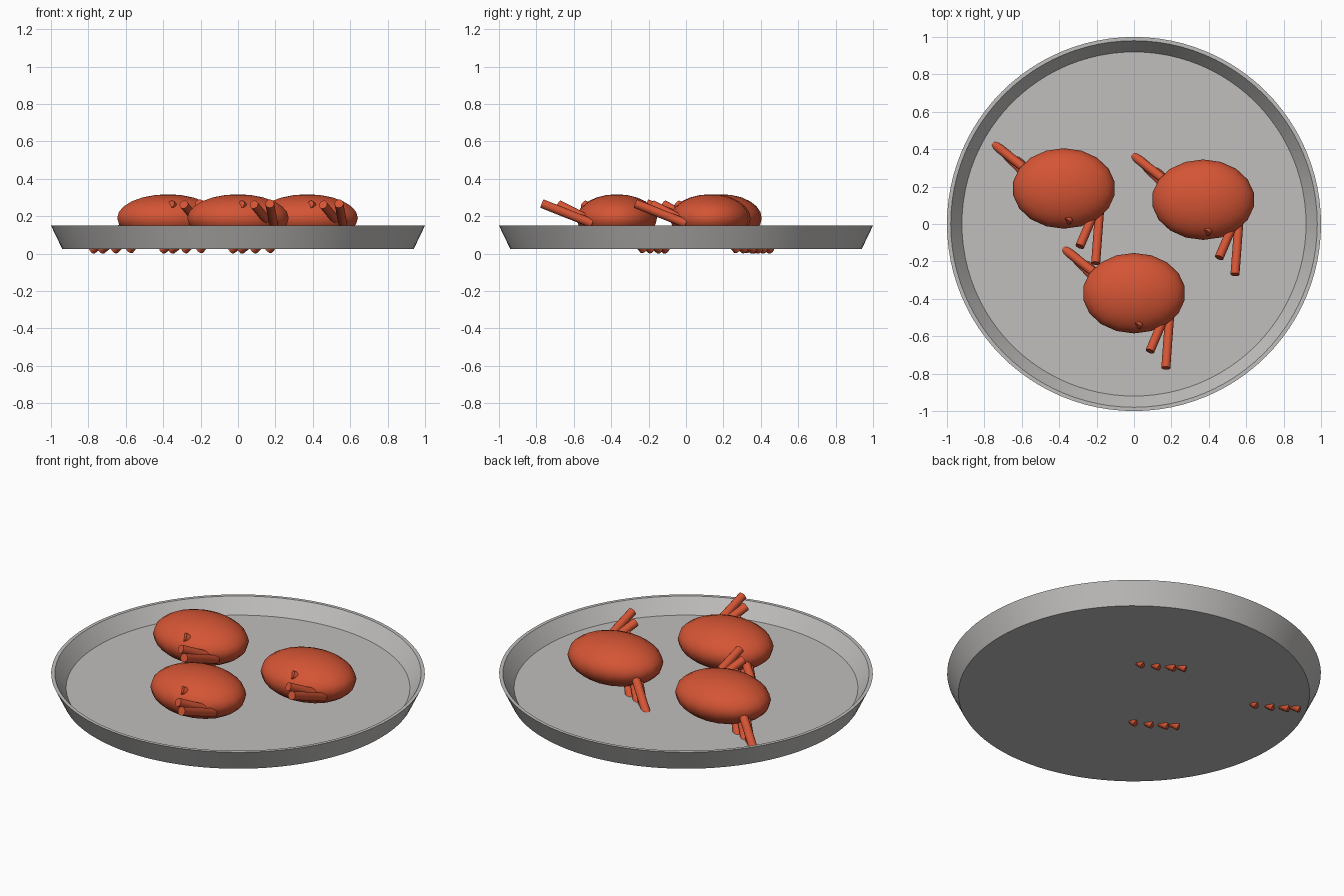
import bpy
import math
from mathutils import Vector

cube = bpy.data.objects.get("Cube")
if cube:
    bpy.data.objects.remove(cube, do_unlink=True)


def make_material(name, rgb):
    mat = bpy.data.materials.new(name)
    mat.use_nodes = True
    mat.diffuse_color = (*rgb, 1)
    mat.node_tree.nodes["Principled BSDF"].inputs["Base Color"].default_value = (*rgb, 1)
    return mat


metal = make_material("tray grey", (0.53, 0.52, 0.51))
shell = make_material("crab red", (0.66, 0.09, 0.035))


def finish(obj, name, mat):
    obj.name = name
    obj.data.materials.clear()
    obj.data.materials.append(mat)
    bpy.ops.object.select_all(action="DESELECT")
    obj.select_set(True)
    bpy.context.view_layer.objects.active = obj
    bpy.ops.object.shade_smooth_by_angle(angle=math.radians(35))
    return obj


def lathe(name, profile, mat, sides=96):
    """Closed solid of revolution; both profile ends become flat caps."""
    verts, faces = [], []
    for radius, z in profile:
        for i in range(sides):
            a = 2 * math.pi * i / sides
            verts.append((radius * math.cos(a), radius * math.sin(a), z))
    for row in range(len(profile) - 1):
        for i in range(sides):
            j = (i + 1) % sides
            a, b = row * sides, (row + 1) * sides
            faces.append((a + i, a + j, b + j, b + i))
    faces.append(tuple(reversed(range(sides))))
    last = (len(profile) - 1) * sides
    faces.append(tuple(range(last, last + sides)))
    mesh = bpy.data.meshes.new(name)
    mesh.from_pydata(verts, [], faces)
    obj = bpy.data.objects.new(name, mesh)
    bpy.context.collection.objects.link(obj)
    return finish(obj, name, mat)


def rod(name, start, end, radius, mat):
    start, end = Vector(start), Vector(end)
    axis = end - start
    bpy.ops.mesh.primitive_cylinder_add(
        vertices=12, radius=radius, depth=axis.length, location=(start + end) / 2,
        rotation=axis.to_track_quat("Z", "Y").to_euler())
    return finish(bpy.context.object, name, mat)


# Shallow round tray with sloping wall
lathe("tray", [(0.94, 0.025), (1.0, 0.15), (0.98, 0.15), (0.92, 0.065)], metal)

# Legs relative to the crab centre: root, tip
FRONT_LEGS = [
    ((0.19, -0.13, 0.16), (0.17, -0.40, 0.267)),
    ((0.17, -0.11, 0.16), (0.085, -0.31, 0.262)),
    ((0.10, -0.07, 0.19), (0.015, -0.175, 0.262)),
]
BACK_LEGS = [
    ((-0.20, 0.10, 0.17), (-0.405, 0.262, 0.02)),
    ((-0.19, 0.06, 0.15), (-0.355, 0.23, 0.02)),
    ((-0.15, 0.05, 0.15), (-0.285, 0.185, 0.02)),
    ((-0.10, 0.04, 0.15), (-0.205, 0.145, 0.02)),
]


def crab(index, x, y):
    # Flattened oval body
    bpy.ops.mesh.primitive_uv_sphere_add(segments=18, ring_count=12, radius=1,
                                         location=(x, y, 0.19))
    body = bpy.context.object
    body.scale = (0.275, 0.215, 0.127)
    finish(body, f"crab_body_{index}", shell)
    # Raised front legs and lowered back legs
    base = Vector((x, y, 0))
    for side, legs in (("front", FRONT_LEGS), ("back", BACK_LEGS)):
        for n, (root, tip) in enumerate(legs, 1):
            rod(f"crab_{side}_leg_{index}_{n}", base + Vector(root), base + Vector(tip),
                0.024, shell)


for i, (cx, cy) in enumerate([(-0.375, 0.19), (0.37, 0.13), (0.0, -0.37)], 1):
    crab(i, cx, cy)
